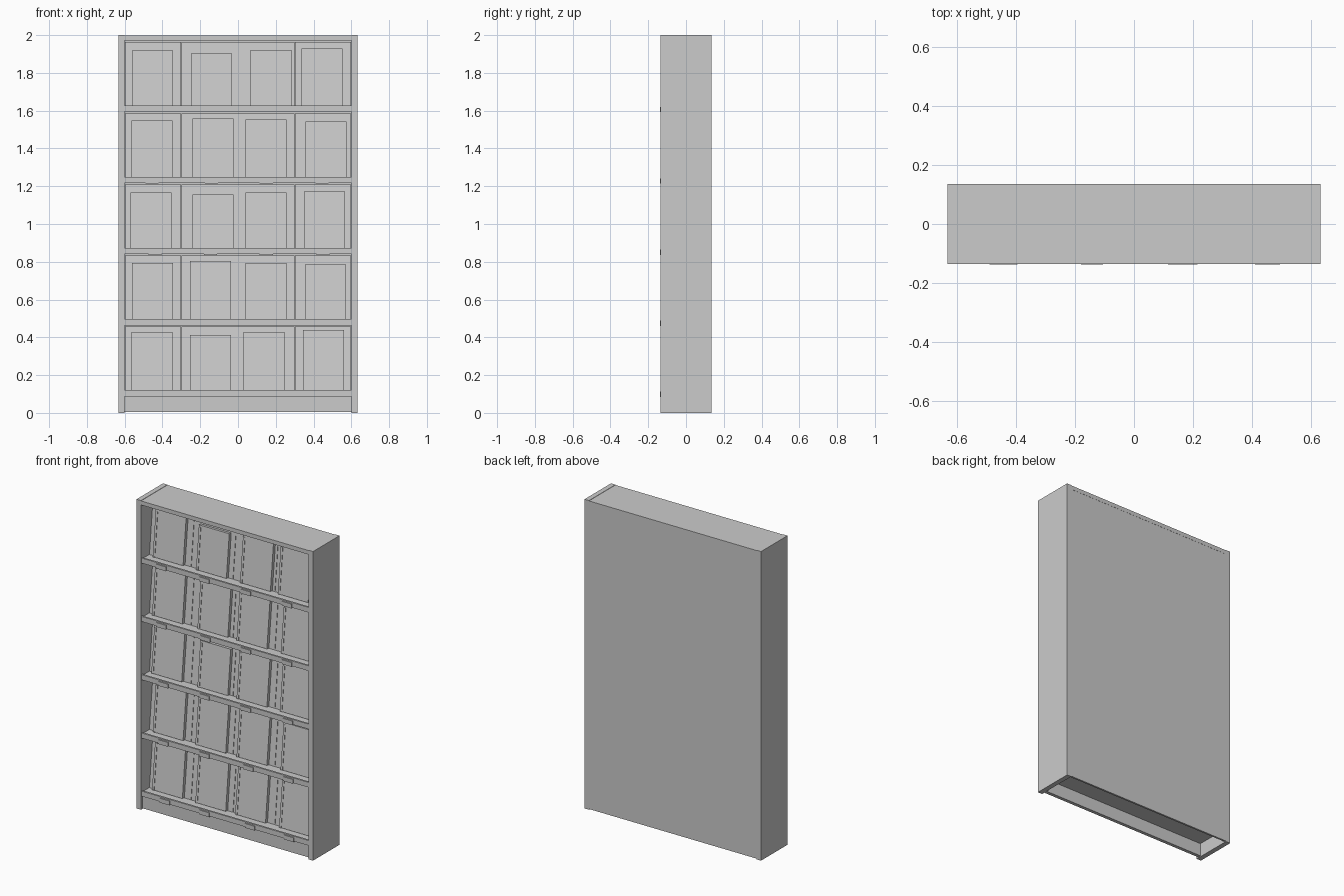
import bpy, bmesh, math
from mathutils import Matrix, Vector

LEAN = Matrix.Rotation(math.radians(-6), 4, 'X')


def boxes(name, parts, pivot=None):
    """One object from boxes (x0, x1, y0, y1, z0, z1); with a pivot it leans back."""
    bm = bmesh.new()
    for x0, x1, y0, y1, z0, z1 in parts:
        m = Matrix.Translation(((x0 + x1) / 2, (y0 + y1) / 2, (z0 + z1) / 2))
        m = m @ Matrix.Diagonal((x1 - x0, y1 - y0, z1 - z0, 1))
        bmesh.ops.create_cube(bm, size=1, matrix=m)
    if pivot:
        bm.transform(LEAN)
    mesh = bpy.data.meshes.new(name)
    bm.to_mesh(mesh)
    bm.free()
    ob = bpy.data.objects.new(name, mesh)
    ob.location = Vector(pivot) if pivot else Vector()
    bpy.context.collection.objects.link(ob)
    return ob


# Carcass
F, B = -0.135, 0.135
for name, s in (("left_side", -1), ("right_side", 1)):
    a, b = sorted((s * 0.60, s * 0.632))
    boxes(name, [(a, b, F, B, 0, 2)])
boxes("top_panel", [(-0.6, 0.6, F, B, 1.972, 1.998)])
boxes("back_panel", [(-0.6, 0.6, 0.122, 0.134, 0.004, 1.972)])
boxes("plinth", [(-0.6, 0.6, -0.12, -0.098, 0.004, 0.087)])

# Rows: shelf top height, (left edge, height) of each magazine, label centres
rows = [
    (0.117, [(-0.565, .315), (-0.255, .30), (0.03, .315), (0.345, .325)],
     [-0.43, -0.145, 0.18, 0.46]),
    (0.493, [(-0.56, .305), (-0.255, .315), (0.04, .305), (0.355, .295)],
     [-0.44, -0.145, 0.17, 0.455]),
    (0.870, [(-0.57, .30), (-0.24, .29), (0.04, .30), (0.35, .305)],
     [-0.44, -0.145, 0.15, 0.45]),
    (1.247, [(-0.565, .305), (-0.24, .315), (0.04, .31), (0.357, .30)],
     [-0.455, -0.14, 0.15, 0.445]),
    (1.625, [(-0.56, .297), (-0.25, .28), (0.065, .30), (0.335, .307)],
     [-0.455, -0.145, 0.15, 0.445]),
]

for r, (z, mags, labels) in enumerate(rows, 1):
    # Shelf with a low front lip
    boxes(f"shelf_{r}", [(-0.6, 0.6, -0.125, 0.122, z - 0.028, z - 0.006),
                         (-0.6, 0.6, -0.132, -0.12, z - 0.03, z + 0.003)])
    for c, ((x, h), lx) in enumerate(zip(mags, labels), 1):
        # Leaning display flap filling the cell
        x0 = -0.6 + 0.3 * (c - 1)
        boxes(f"flap_{r}_{c}",
              [(x0 + 0.001, x0 + 0.299, 0, 0.014, 0, 0.347)],
              (0, -0.05, z - 0.006))
        # Magazine with a slim raised spine on the left
        boxes(f"magazine_{r}_{c}",
              [(x, x + 0.217, -0.022, -0.001, 0, h),
               (x + 0.003, x + 0.016, -0.025, -0.02, 0.0, h - 0.012)],
              (0, -0.05, z - 0.004))
        # Label holder on the shelf edge
        boxes(f"label_holder_{r}_{c}",
              [(lx - 0.035, lx + 0.035, -0.138, -0.13, z - 0.033, z - 0.005)])
